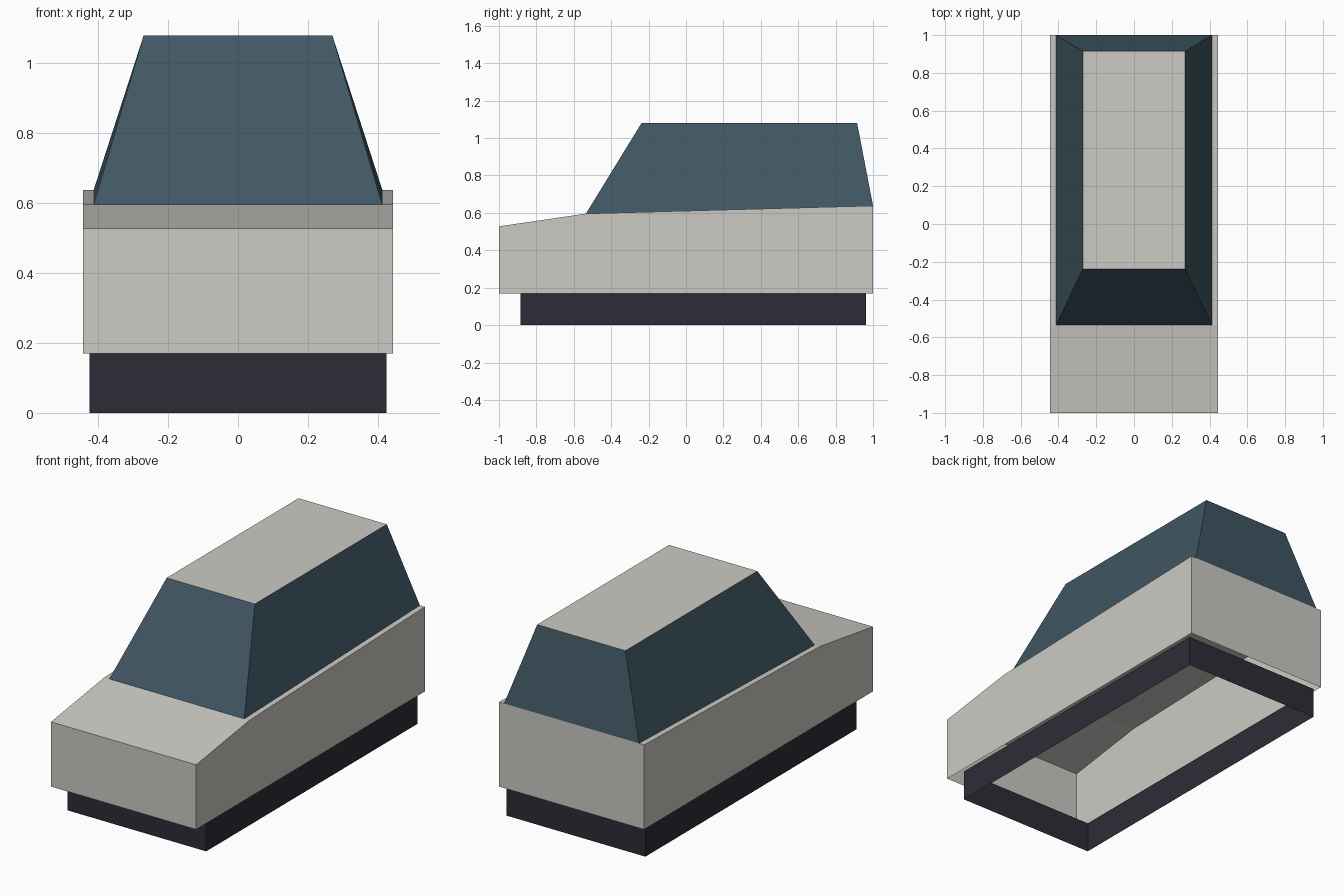
import bpy

cube = bpy.data.objects.get("Cube")
if cube:
    bpy.data.objects.remove(cube, do_unlink=True)


def material(name, rgb):
    m = bpy.data.materials.new(name)
    m.use_nodes = True
    m.diffuse_color = (*rgb, 1)
    m.node_tree.nodes["Principled BSDF"].inputs["Base Color"].default_value = (*rgb, 1)
    return m


paint = material("pale grey paint", (0.60, 0.59, 0.55))
glass = material("blue grey glass", (0.05, 0.095, 0.125))
dark = material("dark underbody", (0.027, 0.025, 0.037))


def add_part(name, verts, faces, *mats):
    mesh = bpy.data.meshes.new(name)
    mesh.from_pydata(verts, [], faces)
    for m in mats:
        mesh.materials.append(m)
    obj = bpy.data.objects.new(name, mesh)
    bpy.context.collection.objects.link(obj)
    return obj


def ring(half_width, front, back):
    """Rectangle of corners; front and back are (y, z) pairs."""
    return [(-half_width, *front), (half_width, *front),
            (half_width, *back), (-half_width, *back)]


# Four walls joining a lower ring to an upper ring, all facing outward
walls = [(i, (i + 1) % 4, (i + 1) % 4 + 4, i + 4) for i in range(4)]
lid = (4, 5, 6, 7)

# Underbody skirt, open above and below
add_part("underbody_skirt",
         ring(0.425, (-0.885, 0), (0.962, 0)) + ring(0.425, (-0.885, 0.17), (0.962, 0.17)),
         walls, dark)

# Body shell: side profile pulled across the width, open underneath
profile = [(-1, 0.17), (-1, 0.528), (-0.535, 0.596), (1, 0.638), (1, 0.17)]
n = len(profile)
verts = [(x, y, z) for x in (-0.444, 0.444) for y, z in profile]
strips = [(i, i + n, i + n + 1, i + 1) for i in range(n - 1)]
sides = [tuple(range(n)), tuple(reversed(range(n, 2 * n)))]
add_part("body_shell", verts, strips + sides, paint)

# Cabin: tapered glass sides with a painted roof
cabin = add_part("cabin",
                 ring(0.413, (-0.535, 0.596), (1, 0.638))
                 + ring(0.27, (-0.238, 1.08), (0.915, 1.08)),
                 walls + [lid], glass, paint)
for face in cabin.data.polygons:
    face.material_index = 1 if face.normal.z > 0.9 else 0
